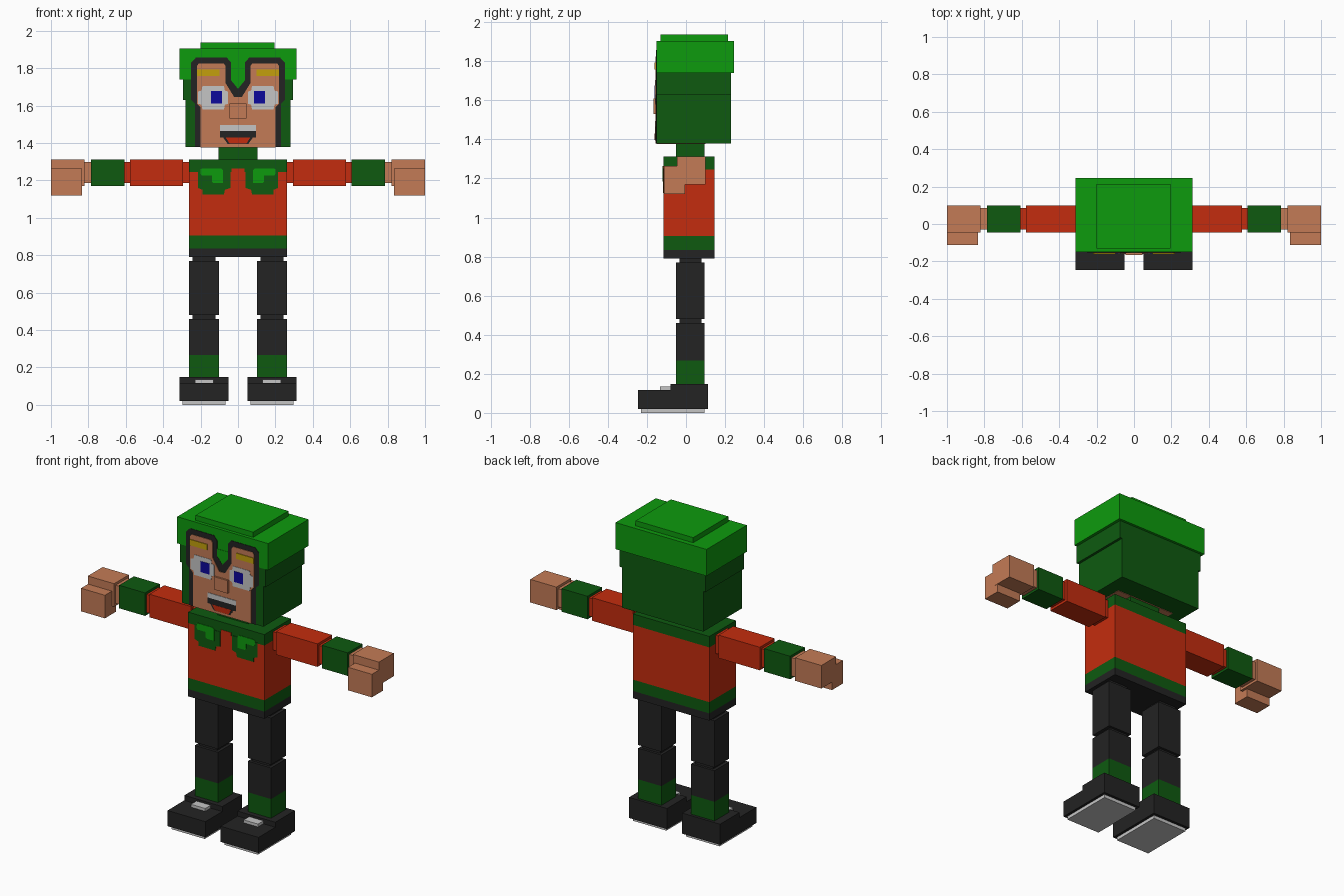
import bpy, bmesh
from mathutils import Vector

cube = bpy.data.objects.get("Cube")
if cube:
    bpy.data.objects.remove(cube, do_unlink=True)


def linear(c):
    c /= 255
    return c / 12.92 if c <= 0.04045 else ((c + 0.055) / 1.055) ** 2.4


COLOURS = {
    "bright green": (13, 155, 13), "dark green": (14, 90, 16), "red": (196, 44, 14),
    "skin": (196, 123, 86), "black": (35, 35, 35), "white": (197, 197, 197),
    "blue": (12, 8, 155), "gold": (196, 160, 12),
}
MATS = {}
for label, rgb in COLOURS.items():
    mat = bpy.data.materials.new(label)
    mat.use_nodes = True
    col = (*[linear(v) for v in rgb], 1)
    mat.diffuse_color = col
    bsdf = mat.node_tree.nodes["Principled BSDF"]
    bsdf.inputs["Base Color"].default_value = col
    bsdf.inputs["Roughness"].default_value = 0.9
    MATS[label] = mat


def finish(name, bm, mats):
    bmesh.ops.recalc_face_normals(bm, faces=bm.faces)
    mesh = bpy.data.meshes.new(name)
    bm.to_mesh(mesh)
    bm.free()
    for m in mats:
        mesh.materials.append(MATS[m])
    obj = bpy.data.objects.new(name, mesh)
    bpy.context.collection.objects.link(obj)
    return obj


def box(name, x, y, z, *mats, cuts=()):
    """Box from (min, max) ranges; cuts split it into colour bands by height."""
    bm = bmesh.new()
    bmesh.ops.create_cube(bm, size=1)
    for v in bm.verts:
        v.co = Vector([(a + b) / 2 + c * abs(b - a) for (a, b), c in zip((x, y, z), v.co)])
    for c in cuts:
        bmesh.ops.bisect_plane(bm, geom=bm.verts[:] + bm.edges[:] + bm.faces[:],
                               plane_co=(0, 0, c), plane_no=(0, 0, 1))
    for f in bm.faces:
        f.material_index = sum(f.calc_center_median().z > c for c in cuts)
    return finish(name, bm, mats)


def plate(name, outline, mat, y, depth=0.003):
    """Thin front-facing plate with an (x, z) outline, its back at y."""
    bm = bmesh.new()
    face = bm.faces.new([bm.verts.new((px, y, pz)) for px, pz in outline])
    new = bmesh.ops.extrude_face_region(bm, geom=[face])["geom"]
    bmesh.ops.translate(bm, vec=(0, -depth, 0),
                        verts=[g for g in new if isinstance(g, bmesh.types.BMVert)])
    return finish(name, bm, [mat])


def rect(x0, x1, z0, z1):
    return [(x0, z0), (x1, z0), (x1, z1), (x0, z1)]


def whole(half):
    """Mirror a half outline that starts and ends on x = 0."""
    return half + [(-px, pz) for px, pz in half[-2:0:-1]]


def flip(outline, s):
    return [(s * px, pz) for px, pz in outline]


# Head: hood, cap and neck
box("neck", (-.105, .105), (-.05, .095), (1.31, 1.38), "dark green")
box("hood_lower", (-.28, .28), (-.15, .23), (1.38, 1.63), "dark green")
box("hood_upper", (-.295, .295), (-.15, .23), (1.63, 1.74), "dark green")
box("chin_underside", (-.2, .2), (-.15, .1), (1.377, 1.38), "skin")
box("cap", (-.3125, .3125), (-.15, .245), (1.74, 1.905), "bright green")
box("cap_top", (-.2, .195), (-.13, .215), (1.905, 1.937), "bright green")

# Face layers
F = -.15
plate("cap_peak", whole([(0, 1.67), (.045, 1.72), (.045, 1.78), (0, 1.78)]),
      "bright green", F, .002)
plate("face_frame", whole([(0, 1.38), (.23, 1.38), (.23, 1.61), (.25, 1.63), (.25, 1.83),
                           (.225, 1.857), (.06, 1.857), (.037, 1.83), (.037, 1.735),
                           (0, 1.69)]), "black", F)
plate("face", whole([(0, 1.38), (.2, 1.38), (.2, 1.59), (.22, 1.61), (.22, 1.81),
                     (.21, 1.825), (.075, 1.825), (.066, 1.81), (.066, 1.72),
                     (.02, 1.645), (0, 1.645)]), "skin", F - .003)
box("nose", (-.046, .046), (-.167, -.15), (1.53, 1.61), "skin")
plate("mouth", rect(-.097, .097, 1.43, 1.465), "black", F - .006)
plate("teeth", rect(-.097, .097, 1.465, 1.495), "white", F - .006)
plate("lip_shadow", [(-.08, 1.43), (-.055, 1.395), (.055, 1.395), (.08, 1.43)],
      "black", F - .006, .002)
plate("lower_lip", [(-.066, 1.43), (-.045, 1.397), (.045, 1.397), (.066, 1.43)],
      "red", F - .008, .002)

# Torso with belt, hem and collar bands
box("torso", (-.262, .262), (-.115, .145), (.79, 1.313),
    "black", "dark green", "red", "dark green", cuts=(.835, .905, 1.245))
plate("chest_opening", rect(-.035, .035, 1.245, 1.265), "red", -.115, .002)

for s, side in ((1, "left"), (-1, "right")):
    # Eye and brow
    plate(f"{side}_eye", flip([(.075, 1.58), (.19, 1.58), (.195, 1.605), (.214, 1.61),
                               (.214, 1.675), (.195, 1.68), (.19, 1.705), (.075, 1.705),
                               (.07, 1.68), (.053, 1.675), (.053, 1.61), (.07, 1.605)], s),
          "white", F - .006, .002)
    plate(f"{side}_pupil", flip(rect(.085, .145, 1.61, 1.677), s), "blue", F - .008, .002)
    plate(f"{side}_brow", flip(rect(.1, .22, 1.757, 1.793), s), "gold", F - .006, .004)

    # Chest pocket
    plate(f"{side}_pocket", flip([(.04, 1.25), (.215, 1.25), (.215, 1.16), (.19, 1.15),
                                  (.19, 1.125), (.075, 1.125), (.07, 1.15), (.04, 1.16)], s),
          "dark green", -.115, .003)
    plate(f"{side}_pocket_trim", flip([(.08, 1.185), (.13, 1.185), (.14, 1.195), (.14, 1.225),
                                       (.195, 1.225), (.2, 1.235), (.2, 1.26), (.19, 1.265),
                                       (.09, 1.265), (.08, 1.255)], s),
          "bright green", -.118, .003)

    # Arm segments (name, colour, x range, inset of joints)
    for part, mat, x0, x1, inset in (
            ("shoulder_joint", "red", .26, .293, .015), ("upper_arm", "red", .293, .577, 0),
            ("elbow_joint", "red", .577, .607, .015), ("forearm", "dark green", .607, .785, 0),
            ("wrist", "skin", .785, .82, .015), ("hand", "skin", .82, 1, 0)):
        box(f"{side}_{part}", sorted((s * x0, s * x1)), (-.045 + inset, .1 - inset),
            (1.17 + inset, 1.313 - inset), mat)
    box(f"{side}_fingers", sorted((s * .835, s * .999)), (-.113, -.005), (1.12, 1.263), "skin")

    # Leg
    box(f"{side}_hip_joint", sorted((s * .12, s * .243)), (-.033, .08), (.77, .79), "black")
    box(f"{side}_thigh", sorted((s * .102, s * .262)), (-.05, .095), (.48, .77), "black")
    box(f"{side}_knee", sorted((s * .12, s * .243)), (-.033, .08), (.46, .48), "black")
    box(f"{side}_shin", sorted((s * .102, s * .262)), (-.05, .095), (.145, .46),
        "dark green", "black", cuts=(.267,))

    # Shoe
    sx = sorted((s * .052, s * .3125))
    box(f"{side}_shoe_toe", sx, (-.245, -.08), (.02, .117), "black")
    box(f"{side}_shoe_heel", sx, (-.08, .112), (.02, .148), "black")
    box(f"{side}_lace", sorted((s * .132, s * .23)), (-.133, -.08), (.117, .135), "white")
    box(f"{side}_sole", sorted((s * .068, s * .297)), (-.23, .095), (0, .02), "white")
